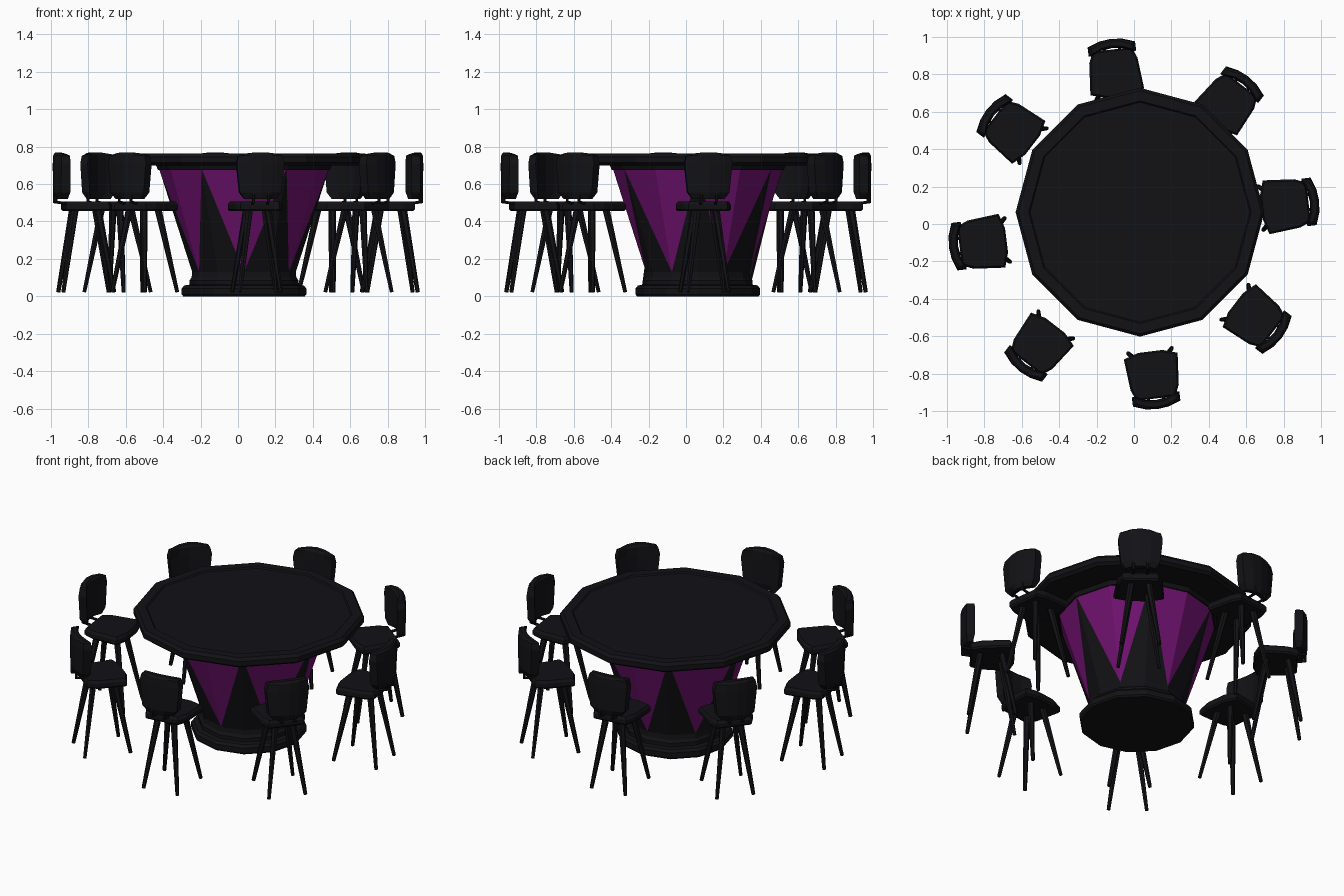
import bpy, bmesh, math
from mathutils import Vector, Matrix

if "Cube" in bpy.data.objects:
    bpy.data.objects.remove(bpy.data.objects["Cube"])


def material(name, rgb):
    m = bpy.data.materials.new(name)
    m.diffuse_color = (*rgb, 1)
    m.use_nodes = True
    m.node_tree.nodes["Principled BSDF"].inputs["Base Color"].default_value = m.diffuse_color
    return m


BLACK = material("black", (0.006, 0.006, 0.008))
PURPLE = material("purple", (0.16, 0.006, 0.16))
CX, CY = 0.032, 0.063          # table centre


def make(name, verts, faces, mats=(BLACK,), face_mats=None):
    mesh = bpy.data.meshes.new(name)
    mesh.from_pydata(verts, [], faces)
    for m in mats:
        mesh.materials.append(m)
    if face_mats:
        for p, i in zip(mesh.polygons, face_mats):
            p.material_index = i
    bm = bmesh.new()
    bm.from_mesh(mesh)
    bmesh.ops.recalc_face_normals(bm, faces=bm.faces)
    bm.to_mesh(mesh)
    bm.free()
    ob = bpy.data.objects.new(name, mesh)
    bpy.context.collection.objects.link(ob)
    return ob


def loft(name, rings):
    """Skin a stack of equal-sized rings and cap both ends."""
    n = len(rings[0])
    verts = [v for r in rings for v in r]
    faces = [(k * n + i, k * n + (i + 1) % n, (k + 1) * n + (i + 1) % n, (k + 1) * n + i)
             for k in range(len(rings) - 1) for i in range(n)]
    faces += [tuple(range(n)), tuple(range(len(verts) - n, len(verts)))]
    return make(name, verts, faces)


def circle(r, z, n=12):
    return [(CX + r * math.cos(math.tau * i / n), CY + r * math.sin(math.tau * i / n), z)
            for i in range(n)]


def lathe(name, profile):
    return loft(name, [circle(r, z) for r, z in profile])


def rod(name, a, b, ra, rb, n=6):
    a, b = Vector(a), Vector(b)
    q = (b - a).to_track_quat('Z', 'Y')
    ring = lambda c, r: [c + q @ Vector((r * math.cos(math.tau * i / n),
                                         r * math.sin(math.tau * i / n), 0)) for i in range(n)]
    return loft(name, [ring(a, ra), ring(b, rb)])


# Table top with raised rim, and the stepped foot
lathe("table_top", [(0.46, 0.675), (0.47, 0.70), (0.645, 0.70), (0.665, 0.715), (0.665, 0.745),
                    (0.65, 0.763), (0.595, 0.763), (0.588, 0.755)])
lathe("table_foot", [(0.325, 0.0), (0.333, 0.01), (0.333, 0.042), (0.32, 0.058), (0.292, 0.062),
                     (0.292, 0.085), (0.28, 0.10)])

# Flared pedestal: alternating purple and black triangles
verts = circle(0.282, 0.08) + circle(0.277, 0.13) + circle(0.455, 0.685)
faces, ids = [], []
for i in range(12):
    j = (i + 1) % 12
    e, o = (i, j) if i % 2 == 0 else (j, i)
    faces += [(i, j, 12 + j, 12 + i), (24 + e, 24 + o, 12 + o), (24 + e, 12 + o, 12 + e)]
    ids += [0, 1, 0]
make("pedestal", verts, faces, (BLACK, PURPLE), ids)


def chair_parts():
    """One chair on the -y axis, facing the table."""
    # Seat: tapered outline with softened edges
    half = [(0.065, -0.687), (0.145, -0.712), (0.13, -0.88), (0.105, -0.94)]
    outline = half + [(-x, y) for x, y in reversed(half)]
    ring = lambda s, z: [(x * s, -0.815 + (y + 0.815) * s, z) for x, y in outline]
    parts = [loft("seat", [ring(0.94, 0.455), ring(1, 0.465), ring(1, 0.49), ring(0.93, 0.506)])]

    # Curved backrest
    fr = [-1, -0.5, 0, 0.5, 1]
    rings = []
    for z, w, t, drop in [(0.52, 0.085, 0.03, 0), (0.555, 0.112, 0.05, 0), (0.71, 0.128, 0.05, 0),
                          (0.755, 0.118, 0.045, 0.004), (0.77, 0.108, 0.025, 0.012)]:
        yc = lambda f: -0.973 + 0.03 * f * f
        rings.append([(f * w, yc(f) - t / 2, z - drop * f * f) for f in fr] +
                     [(f * w, yc(f) + t / 2, z - drop * f * f) for f in reversed(fr)])
    parts.append(loft("backrest", rings))

    # Splayed legs and backrest brackets
    for s in (-1, 1):
        side = "left" if s < 0 else "right"
        parts.append(rod("front_leg_" + side, (s * 0.05, -0.76, 0.46),
                         (s * 0.118, -0.682, 0.022), 0.02, 0.011))
        parts.append(rod("back_leg_" + side, (s * 0.05, -0.885, 0.46),
                         (s * 0.11, -0.955, 0.022), 0.02, 0.011))
        parts.append(rod("bracket_arm_" + side, (s * 0.04, -0.92, 0.495),
                         (s * 0.04, -0.99, 0.505), 0.008, 0.008))
        parts.append(rod("bracket_post_" + side, (s * 0.04, -0.985, 0.50),
                         (s * 0.04, -0.985, 0.56), 0.008, 0.008))
    return parts


# Eight chairs in a ring
parts = chair_parts()
for k in range(8):
    for p in parts:
        ob = p
        if k:
            ob = p.copy()
            bpy.context.collection.objects.link(ob)
        ob.matrix_world = Matrix.Rotation(math.radians(7.2 + 45 * k), 4, 'Z')
